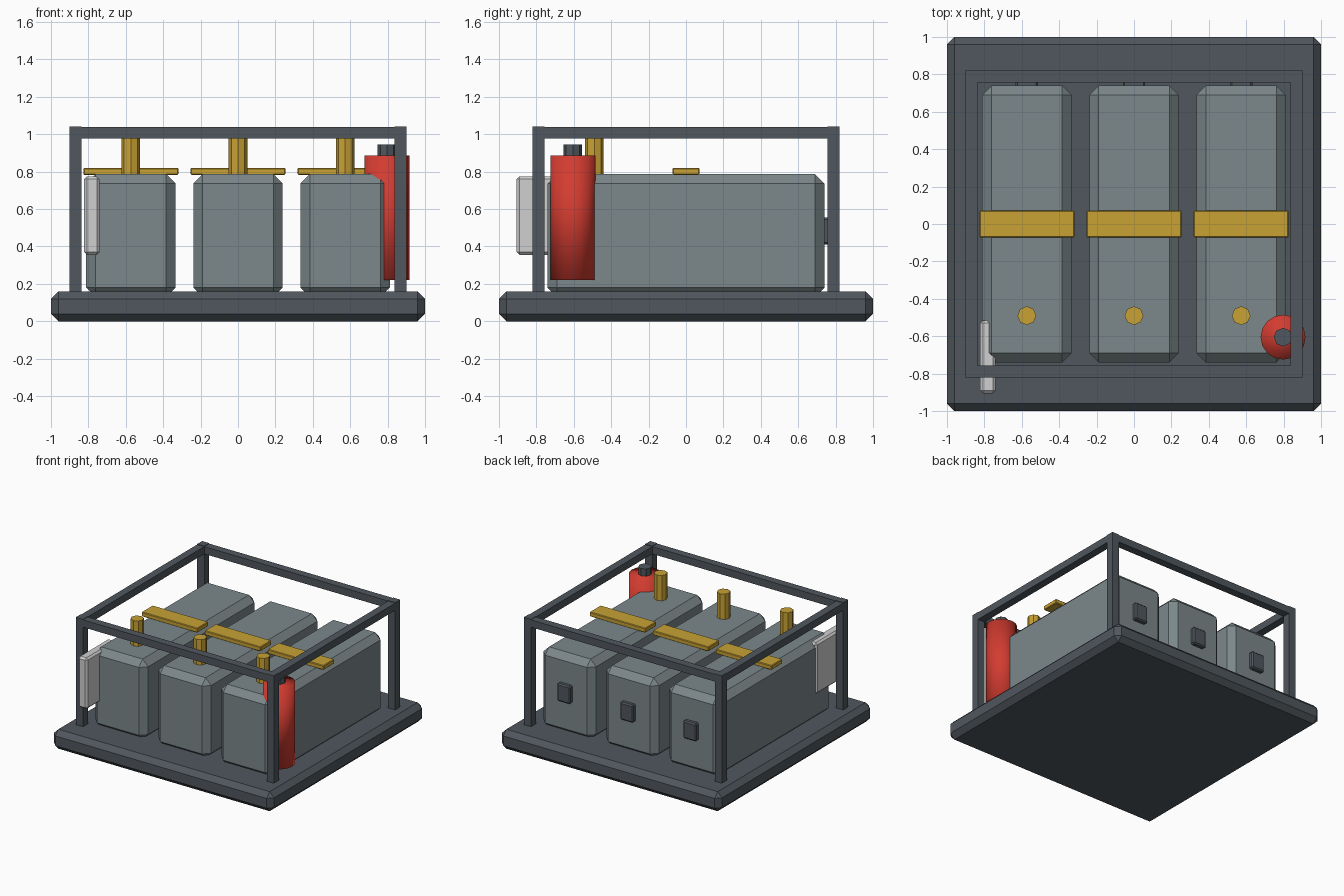
import bpy
import bmesh

old = bpy.data.objects.get("Cube")
if old:
    bpy.data.objects.remove(old, do_unlink=True)


def material(name, rgb):
    m = bpy.data.materials.new(name)
    m.use_nodes = True
    m.diffuse_color = (*rgb, 1)
    m.node_tree.nodes["Principled BSDF"].inputs["Base Color"].default_value = (*rgb, 1)
    return m


slate = material("dark_slate", (0.08, 0.095, 0.11))
grey = material("cell_grey", (0.2, 0.245, 0.255))
brass = material("brass_yellow", (0.58, 0.36, 0.035))
red = material("bottle_red", (0.65, 0.045, 0.03))
white = material("panel_white", (0.62, 0.63, 0.62))


def finish(name, bm, mat):
    mesh = bpy.data.meshes.new(name)
    bm.to_mesh(mesh)
    bm.free()
    mesh.materials.append(mat)
    obj = bpy.data.objects.new(name, mesh)
    bpy.context.collection.objects.link(obj)
    return obj


def box(name, mat, x, y, z, bevel=0):
    """Box between (low, high) pairs, with chamfered edges."""
    bm = bmesh.new()
    bmesh.ops.create_cube(bm, size=1)
    for v in bm.verts:
        v.co = [lo + (hi - lo) * (c + 0.5) for c, (lo, hi) in zip(v.co, (x, y, z))]
    if bevel:
        bmesh.ops.bevel(bm, geom=bm.edges[:], offset=bevel, segments=1,
                        affect='EDGES', profile=0.5)
    return finish(name, bm, mat)


def cylinder(name, mat, x, y, z, radius, sides, smooth=False):
    bm = bmesh.new()
    bmesh.ops.create_cone(bm, cap_ends=True, segments=sides, radius1=radius,
                          radius2=radius, depth=z[1] - z[0])
    bmesh.ops.translate(bm, verts=bm.verts, vec=(x, y, (z[0] + z[1]) / 2))
    for f in bm.faces:
        f.smooth = smooth
    return finish(name, bm, mat)


def span(centre, half):
    return (centre - half, centre + half)


# Base slab
box("base", slate, (-1, 1), (-1, 1), (0, 0.16), 0.04)

# Open frame: four posts and a ring of rails
PX, PY, W = 0.868, 0.788, 0.032
RAIL = (0.978, 1.038)
for sx in (-1, 1):
    for sy in (-1, 1):
        box("frame_post", slate, span(sx * PX, W), span(sy * PY, W), (0.14, 1.042))
    box("side_rail", slate, span(sx * PX, W), (-PY, PY), RAIL)
for sy in (-1, 1):
    box("cross_rail", slate, (-PX, PX), span(sy * PY, W), RAIL)

# Three cells, each with a strap, a terminal and a rear plate
for cx in (-0.573, 0, 0.573):
    box("cell", grey, span(cx, 0.239), (-0.74, 0.74), (0.13, 0.787), 0.05)
    box("strap", brass, span(cx, 0.254), span(0, 0.072), (0.783, 0.82), 0.005)
    cylinder("terminal", brass, cx, -0.49, (0.77, 0.995), 0.05, 8)
    box("rear_plate", slate, span(cx, 0.06), (0.73, 0.775), (0.41, 0.555), 0.01)

# Red bottle with a dark cap
cylinder("bottle", red, 0.797, -0.605, (0.22, 0.885), 0.12, 16, smooth=True)
cylinder("bottle_cap", slate, 0.797, -0.605, (0.88, 0.945), 0.05, 8)

# Pale control panel
box("control_panel", white, (-0.823, -0.74), (-0.905, -0.515), (0.355, 0.775), 0.015)
